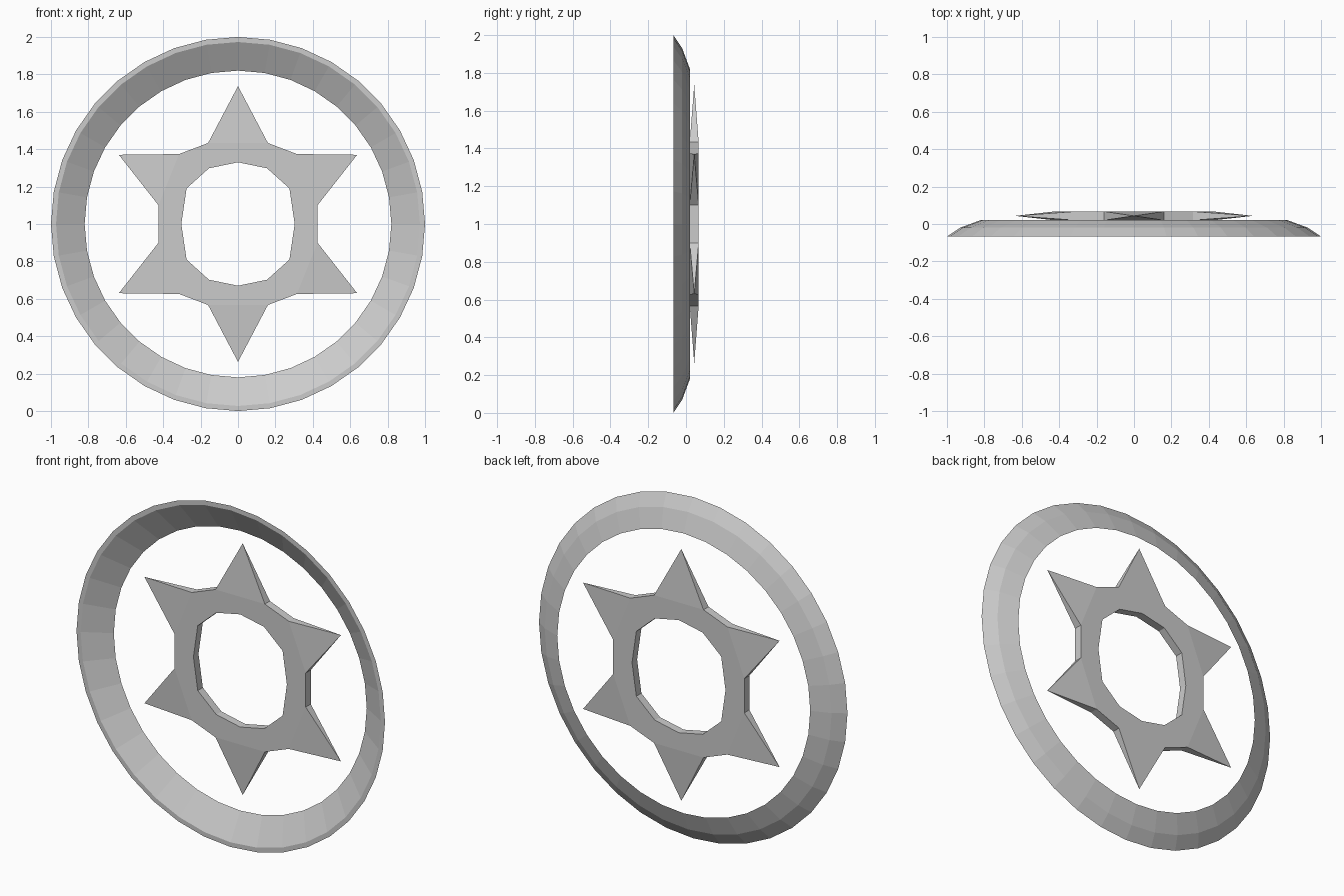
import bpy
from math import sin, cos, tau

if "Cube" in bpy.data.objects:
    bpy.data.objects.remove(bpy.data.objects["Cube"])


def make_object(name, verts, faces):
    mesh = bpy.data.meshes.new(name)
    mesh.from_pydata(verts, [], faces)
    obj = bpy.data.objects.new(name, mesh)
    bpy.context.collection.objects.link(obj)
    return obj


# Outer ring: small bevelled profile (radius, y) swept around the y axis
profile = [(1.0, -0.067), (0.93, -0.02), (0.82, 0.021), (0.973, -0.067)]
N, P = 36, len(profile)
verts = [(r * sin(tau * i / N), y, 1 + r * cos(tau * i / N))
         for i in range(N) for r, y in profile]
faces = [(i * P + j, i * P + (j + 1) % P,
          (i + 1) % N * P + (j + 1) % P, (i + 1) % N * P + j)
         for i in range(N) for j in range(P)]
make_object("outer_ring", verts, faces)


# Star: one quarter of each outline, mirrored to run clockwise from the top
def mirrored(quarter):
    right = quarter + [(x, -z) for x, z in reversed(quarter) if z > 0]
    return right + [(-x, z) for x, z in reversed(right) if x > 0]


base = mirrored([(0.16, 0.433), (0.315, 0.374), (0.425, 0.10)])
hole = mirrored([(0, 0.33), (0.155, 0.298), (0.275, 0.19), (0.303, 0)])
tips = [(0, 0.737), (0.637, 0.37), (0.637, -0.37),
        (0, -0.737), (-0.637, -0.37), (-0.637, 0.37)]
FRONT, BACK, MID = 0.02, 0.067, 0.0435

# Vertex blocks: front base, front hole, back base, back hole, tips
verts = [(x, y, 1 + z) for y in (FRONT, BACK) for x, z in base + hole]
verts += [(x, MID, 1 + z) for x, z in tips]
faces = []
for k in range(6):
    a, b, c = (2 * k - 1) % 12, 2 * k, (2 * k + 1) % 12
    h = [12 + (2 * k + d) % 12 for d in (-1, 0, 1)]
    tip = 48 + k
    # hub sector, notch wedge and spike on both sides
    for s, flip in ((0, 1), (24, -1)):
        for f in ([a, b, h[2], h[1], h[0]], [b, c, h[2]]):
            faces.append([v + s for v in f][::flip])
        faces.append([a + s, tip, b + s][::flip])
    # spike flanks, notch wall and hole walls
    faces += [(a, a + 24, tip), (b, tip, b + 24), (b, b + 24, c + 24, c)]
    for p, q in zip(h, h[1:]):
        faces.append((p, q, q + 24, p + 24))
star = make_object("six_point_star", verts, faces)

# Consistent outward normals
import bmesh
for obj in bpy.data.objects:
    bm = bmesh.new()
    bm.from_mesh(obj.data)
    bmesh.ops.recalc_face_normals(bm, faces=bm.faces)
    bm.to_mesh(obj.data)
    bm.free()
